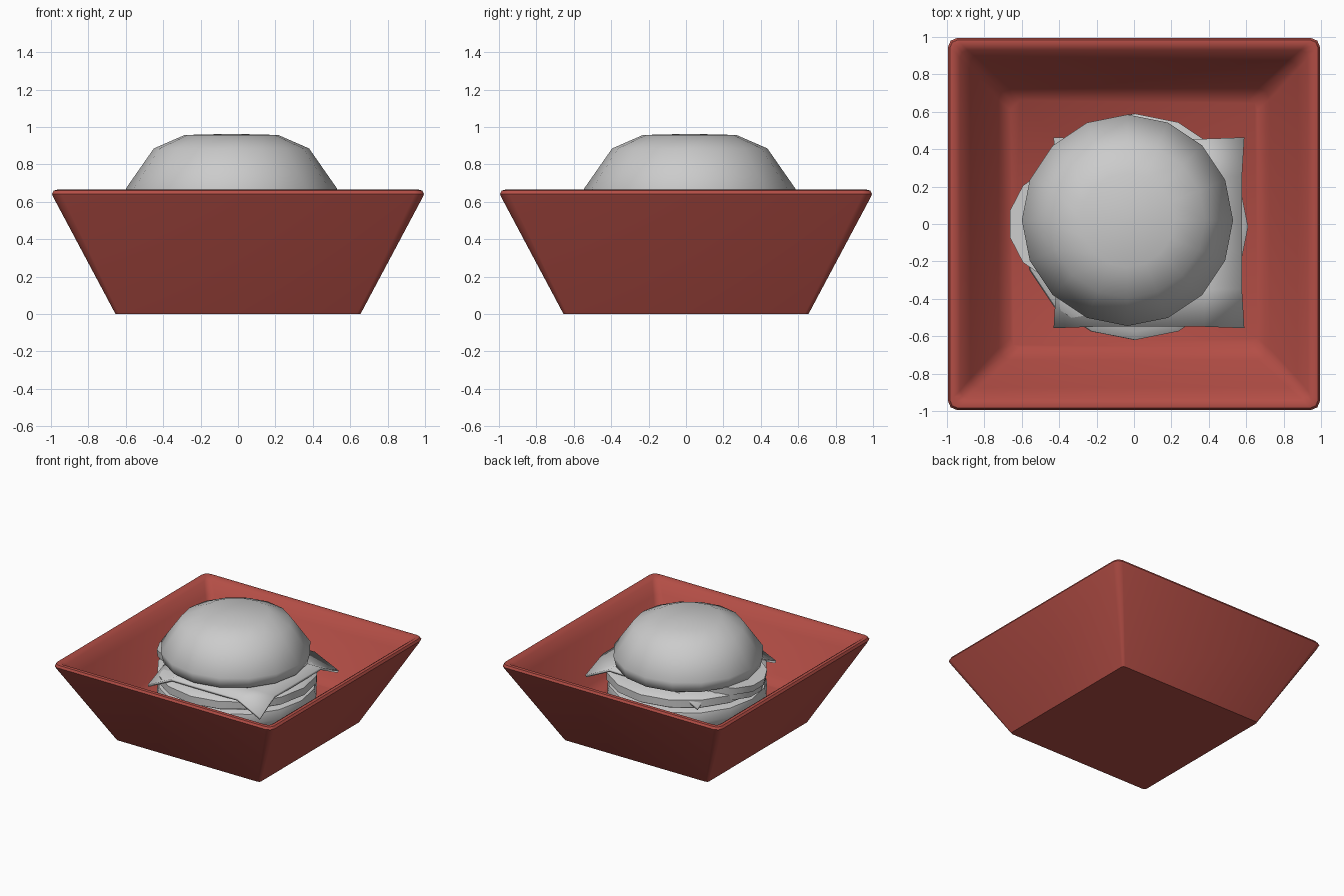
import bpy, bmesh, math
from mathutils import Matrix

if "Cube" in bpy.data.objects:
    bpy.data.objects.remove(bpy.data.objects["Cube"])


def finish(name, bm, angle=40):
    bmesh.ops.recalc_face_normals(bm, faces=bm.faces)
    me = bpy.data.meshes.new(name)
    bm.to_mesh(me)
    bm.free()
    ob = bpy.data.objects.new(name, me)
    bpy.context.collection.objects.link(ob)
    bpy.ops.object.select_all(action='DESELECT')
    ob.select_set(True)
    bpy.context.view_layer.objects.active = ob
    bpy.ops.object.shade_smooth_by_angle(angle=math.radians(angle))
    return ob


def loft(rings):
    """Skin a list of equal-length point rings and cap both ends."""
    bm = bmesh.new()
    vs = [[bm.verts.new(p) for p in r] for r in rings]
    n = len(vs[0])
    for a, b in zip(vs, vs[1:]):
        for i in range(n):
            j = (i + 1) % n
            bm.faces.new((a[i], a[j], b[j], b[i]))
    bm.faces.new(vs[0][::-1])
    bm.faces.new(vs[-1])
    return bm


def rounded_square(h, z, c):
    pts = []
    for k in range(4):
        for s in range(3):
            a = math.radians(90 * k + 45 * s)
            sx, sy = [(1, 1), (-1, 1), (-1, -1), (1, -1)][k]
            pts.append((sx * (h - c) + c * math.cos(a), sy * (h - c) + c * math.sin(a), z))
    return pts


def disc(name, centre, profile, sides=16, tilt=0, angle=40):
    rings = [[(r * math.cos(2 * math.pi * i / sides), r * math.sin(2 * math.pi * i / sides), z)
              for i in range(sides)] for r, z in profile]
    bm = loft(rings)
    m = Matrix.Translation(centre) @ Matrix.Rotation(tilt, 4, 'Y')
    bmesh.ops.transform(bm, matrix=m, verts=bm.verts)
    return finish(name, bm, angle)


# Tray: outer wall, rolled rim, inner wall and raised floor
tray_profile = [(.655, 0, .02), (.988, .625, .05), (.995, .642, .05), (.985, .66, .045),
                (.965, .665, .04), (.93, .64, .04), (.875, .56, .05), (.725, .26, .06),
                (.66, .2, .05)]
tray = finish("tray", loft([rounded_square(*p) for p in tray_profile]), 45)
red = bpy.data.materials.new("tray_red")
red.diffuse_color = (.45, .075, .06, 1)
red.use_nodes = True
red.node_tree.nodes["Principled BSDF"].inputs["Base Color"].default_value = red.diffuse_color
tray.data.materials.append(red)

# Buns and patty
disc("bottom_bun", (0, -.015, 0), [(.48, .2), (.56, .25), (.605, .34), (.59, .41), (.5, .43)])
disc("patty", (.005, -.015, 0), [(.55, .43), (.605, .46), (.605, .52), (.56, .55)])
disc("top_bun", (-.035, .02, 0), [(.46, .545), (.545, .585), (.565, .67), (.415, .885),
                                  (.25, .957), (.01, .963)], angle=60)

# Tomato slices poking out on the left
for i, (x, z, t) in enumerate([(-.36, .585, -.12), (-.34, .53, -.1)]):
    disc(f"tomato_slice_{i + 1}", (x, 0, z), [(.31, -.027), (.31, .027)], 13, t)

# Cheese slice with drooping corners
bm = bmesh.new()
bmesh.ops.create_grid(bm, x_segments=5, y_segments=5, size=.51)
for v in bm.verts:
    u, w = abs(v.co.x) / .51, abs(v.co.y) / .51
    if u > .9 and w > .9:
        v.co.z = -.1
    else:
        v.co.x *= .975
        v.co.y *= .985
    v.co.x += .08
    v.co.y -= .047
    v.co.z += .575
cheese = finish("cheese_slice", bm, 20)
mod = cheese.modifiers.new("thickness", 'SOLIDIFY')
mod.thickness = .02
